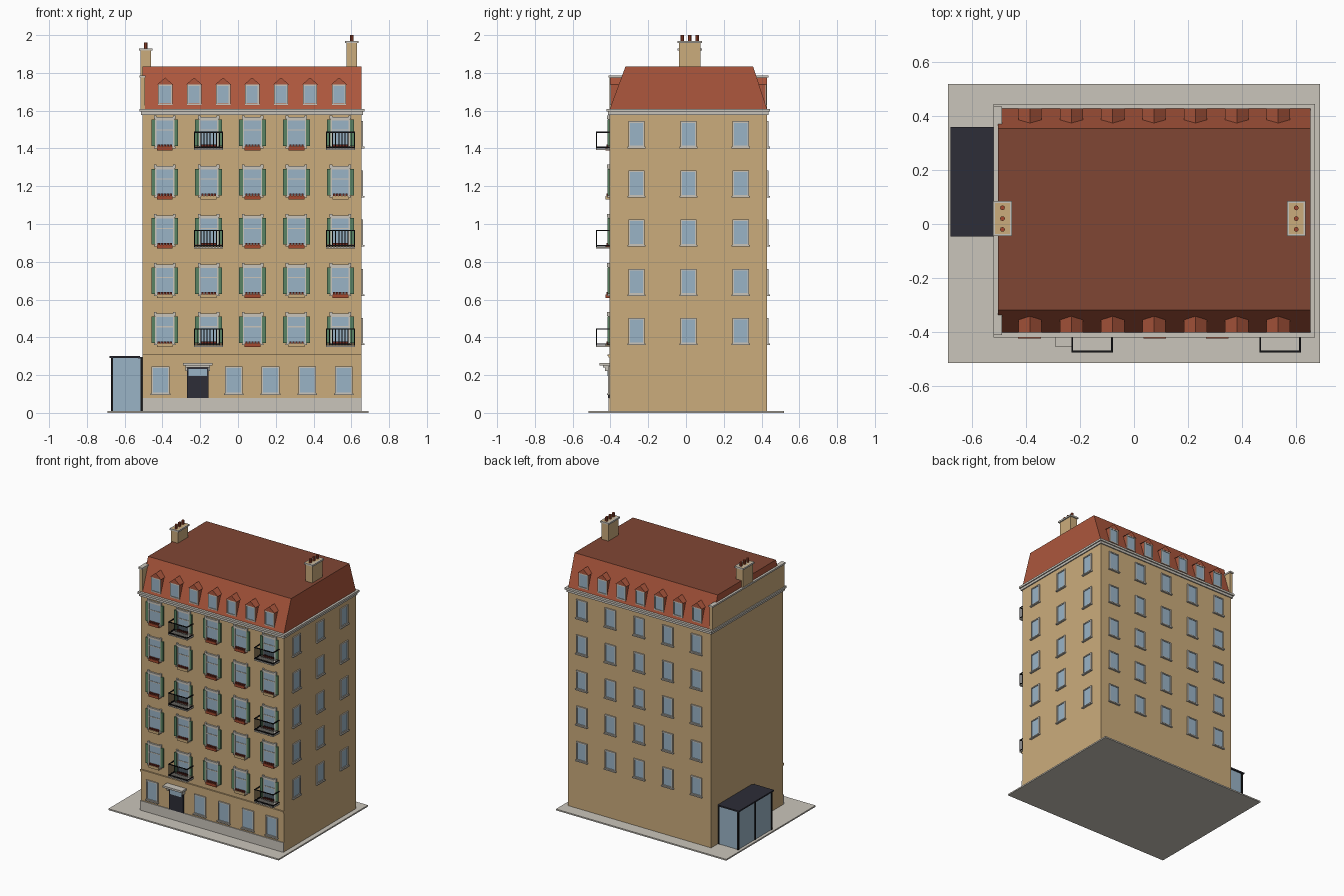
import bpy, bmesh, math
from mathutils import Vector

cube = bpy.data.objects.get("Cube")
if cube:
    bpy.data.objects.remove(cube, do_unlink=True)


def material(name, hexcode):
    rgb = [int(hexcode[i:i + 2], 16) / 255 for i in (0, 2, 4)]
    lin = [c / 12.92 if c < 0.04 else ((c + 0.055) / 1.055) ** 2.4 for c in rgb]
    m = bpy.data.materials.new(name)
    m.use_nodes = True
    m.diffuse_color = (*lin, 1)
    m.node_tree.nodes["Principled BSDF"].inputs["Base Color"].default_value = (*lin, 1)
    return m


WALL = material("sand_plaster", "cbac7c")
STONE = material("pale_stone", "cac5bb")
TILE = material("red_tile", "ad573d")
DECK = material("brown_roof_deck", "804634")
GLASS = material("blue_glass", "9ab4c6")
DARK = material("dark_metal", "2d2d37")
IRON = material("black_iron", "151517")
GREEN = material("green_shutter", "5a8463")
TERRACOTTA = material("terracotta", "a3492f")
FLOWER = material("dark_red_flower", "6e2a20")

X0, X1, Y0, Y1 = -0.505, 0.655, -0.405, 0.43   # main wall planes
parts = {}


def part(name, mat):
    """Mesh that gathers all pieces of one part."""
    if name not in parts:
        parts[name] = (bmesh.new(), mat)
    return parts[name][0]


def box(name, mat, x0, x1, y0, y1, z0, z1):
    bm = part(name, mat)
    verts = bmesh.ops.create_cube(bm, size=1)["verts"]
    for v in verts:
        v.co = Vector(((x0 + x1) / 2 + v.co.x * (x1 - x0),
                       (y0 + y1) / 2 + v.co.y * (y1 - y0),
                       (z0 + z1) / 2 + v.co.z * (z1 - z0)))


def prism(name, mat, profile, offset):
    """Extrude a closed 3D outline along an offset."""
    bm = part(name, mat)
    face = bm.faces.new([bm.verts.new(p) for p in profile])
    ext = bmesh.ops.extrude_face_region(bm, geom=[face], use_keep_orig=True)
    moved = [g for g in ext["geom"] if isinstance(g, bmesh.types.BMVert)]
    bmesh.ops.translate(bm, verts=moved, vec=offset)


def wall_box(side, name, mat, u, hw, z0, z1, d0, d1):
    """Box centred at u on a wall, from depth d0 to d1 outward."""
    name = side + "_" + name
    if side == "front":
        box(name, mat, u - hw, u + hw, Y0 - d1, Y0 - d0, z0, z1)
    elif side == "back":
        box(name, mat, u - hw, u + hw, Y1 + d0, Y1 + d1, z0, z1)
    else:
        box(name, mat, X1 + d0, X1 + d1, u - hw, u + hw, z0, z1)


def window(side, u, z, hw, h, bar=0.008, sill=True):
    wall_box(side, "window_glass", GLASS, u, hw - bar, z + bar, z + h - bar, -0.002, 0.003)
    for s in (-1, 1):
        wall_box(side, "window_frame", STONE, u + s * (hw - bar / 2), bar / 2, z, z + h, -0.002, 0.008)
    for a in (z, z + h - bar):
        wall_box(side, "window_frame", STONE, u, hw, a, a + bar, -0.002, 0.008)
    if sill:
        wall_box(side, "window_sill", STONE, u, hw + 0.005, z - 0.006, z + 0.002, -0.002, 0.014)


# Ground slab, main block, plinth and mouldings
box("ground_slab", STONE, -0.69, 0.69, -0.515, 0.52, 0, 0.01)
box("main_walls", WALL, X0, X1, Y0, Y1, 0.01, 1.6)
box("front_plinth", STONE, X0, X1, Y0 - 0.006, Y0, 0.01, 0.08)
box("floor_band", WALL, X0, X1, Y0 - 0.006, Y0, 0.294, 0.302)
box("floor_band", WALL, X0, X1, Y0 - 0.01, Y0, 0.302, 0.31)
for grow, z0, z1 in ((0.008, 1.578, 1.595), (0.016, 1.595, 1.61)):
    box("roof_cornice", STONE, X0 - grow, X1 + grow, Y0 - grow, Y1 + grow, z0, z1)

# Mansard roof with a darker flat deck
prism("mansard_roof", TILE, [(X0, Y0, 1.605), (X0, Y1, 1.605), (X0, 0.355, 1.835), (X0, -0.32, 1.835)],
      (X1 - X0, 0, 0))

# Fire wall rising beside the roof
box("fire_wall", WALL, X0 - 0.01, -0.492, Y0, Y1, 1.605, 1.775)
box("fire_wall_coping", STONE, X0 - 0.016, -0.489, Y0 - 0.006, Y1 + 0.006, 1.775, 1.787)

# Chimneys with three pots
for name, x, top, pot in (("left_chimney", -0.488, 1.93, 1.96), ("right_chimney", 0.602, 1.97, 2.0)):
    box(name, WALL, x - 0.027, x + 0.027, -0.038, 0.078, 1.7, top)
    box(name + "_cap", STONE, x - 0.035, x + 0.035, -0.045, 0.085, top - 0.012, top)
    for y in (-0.02, 0.02, 0.06):
        bm = part(name + "_pots", TERRACOTTA)
        vs = bmesh.ops.create_cone(bm, cap_ends=True, segments=8, radius1=0.009,
                                   radius2=0.009, depth=pot - top + 0.01)["verts"]
        bmesh.ops.translate(bm, verts=vs, vec=(x, y, (pot + top - 0.01) / 2))

# Dormers on both slopes
for side, face, inward in (("front", Y0 + 0.008, 1), ("back", Y1 - 0.008, -1)):
    for i in range(7):
        x = -0.386 + i * 0.1535
        ya, yb = sorted((face, face + inward * 0.05))
        box(side + "_dormer_bodies", TILE, x - 0.037, x + 0.037, ya, yb, 1.625, 1.742)
        prism(side + "_dormer_roofs", TILE,
              [(x - 0.043, face - inward * 0.006, 1.738), (x + 0.043, face - inward * 0.006, 1.738),
               (x, face - inward * 0.006, 1.775)], (0, inward * 0.065, 0))
        depth = -0.008
        wall_box(side, "dormer_glass", GLASS, x, 0.03, 1.64, 1.73, depth, depth + 0.002)
        for s in (-1, 1):
            wall_box(side, "dormer_frame", STONE, x + s * 0.034, 0.004, 1.63, 1.738, depth, depth + 0.005)
        for z in (1.63, 1.73):
            wall_box(side, "dormer_frame", STONE, x, 0.037, z, z + 0.008, depth, depth + 0.005)


def balcony(u, z):
    lo, hi, out = u - 0.077, u + 0.077, Y0 - 0.071
    box("balcony_slabs", STONE, lo, hi, out, Y0, z - 0.016, z - 0.008)
    for h in (-0.004, 0.076):
        box("balcony_rails", IRON, lo, hi, out, out + 0.006, z + h, z + h + 0.006)
        for x in (lo, hi - 0.006):
            box("balcony_rails", IRON, x, x + 0.006, out, Y0, z + h, z + h + 0.006)
    for i in range(10):
        x = lo + 0.003 + i * (hi - lo - 0.006) / 9
        box("balcony_bars", IRON, x - 0.0025, x + 0.0025, out, out + 0.005, z - 0.012, z + 0.08)


# Upper windows on front, back and right
columns = [-0.388 + i * 0.2325 for i in range(5)]
plain_boxes = {(0, 0), (0, 3), (1, 0), (1, 1), (1, 3), (3, 1), (3, 4)}
for row in range(5):
    z = 0.365 + row * 0.2605
    for u in (-0.262, 0.013, 0.29):
        window("right", u, z, 0.043, 0.137)
    for col, u in enumerate(columns):
        window("back", u, z, 0.043, 0.137)
        window("front", u, z, 0.052, 0.15)
        wall_box("front", "window_transom", STONE, u, 0.044, z + 0.088, z + 0.094, 0, 0.006)
        wall_box("front", "window_lintel", STONE, u, 0.057, z + 0.148, z + 0.16, 0, 0.012)
        for s in (-1, 1):
            wall_box("front", "lintel_ends", STONE, u + s * 0.05, 0.007, z + 0.16, z + 0.168, 0, 0.012)
            wall_box("front", "shutters", GREEN, u + s * 0.061, 0.01, z + 0.005, z + 0.145, 0, 0.01)
        for i in range(5):
            wall_box("front", "flowers", FLOWER, u + (i - 2) * 0.016, 0.006, z + 0.001, z + 0.014, 0.006, 0.017)
        if row % 2 == 0 and col in (1, 4):
            balcony(u, z)
        elif (row, col) in plain_boxes:
            wall_box("front", "plain_flower_boxes", WALL, u, 0.042, z - 0.017, z + 0.002, 0, 0.02)
        else:
            wall_box("front", "red_flower_boxes", TERRACOTTA, u, 0.042, z - 0.017, z + 0.002, 0, 0.02)

# Ground floor windows and entrance
for u in (-0.41, -0.022, 0.172, 0.367, 0.56):
    window("front", u, 0.1, 0.047, 0.145)
wall_box("front", "door", DARK, -0.213, 0.058, 0.08, 0.24, 0, 0.008)
wall_box("front", "door_glass", GLASS, -0.213, 0.048, 0.195, 0.232, 0, 0.011)
wall_box("front", "door_canopy", STONE, -0.213, 0.066, 0.24, 0.25, 0, 0.035)
wall_box("front", "door_canopy", STONE, -0.213, 0.078, 0.25, 0.264, 0, 0.052)
for s in (-1, 1):
    wall_box("front", "canopy_brackets", STONE, -0.213 + s * 0.06, 0.006, 0.222, 0.24, 0, 0.025)

# Glazed side shelter
box("shelter_glass", GLASS, -0.668, X0, -0.037, 0.349, 0.01, 0.29)
box("shelter_roof", DARK, -0.68, -0.52, -0.047, 0.36, 0.29, 0.3)
box("shelter_roof", DARK, -0.53, X0, -0.04, 0.352, 0.288, 0.297)
for y in (-0.037, 0.156, 0.349):
    box("shelter_posts", IRON, -0.673, -0.661, y - 0.006, y + 0.006, 0.01, 0.29)
for y in (-0.037, 0.349):
    box("shelter_posts", IRON, X0 - 0.012, X0, y - 0.004, y + 0.004, 0.01, 0.29)

# Turn every part into an object
for name, (bm, mat) in parts.items():
    bmesh.ops.recalc_face_normals(bm, faces=bm.faces)
    mesh = bpy.data.meshes.new(name)
    mesh.materials.append(mat)
    if name == "mansard_roof":
        mesh.materials.append(DECK)
        for f in bm.faces:
            f.material_index = 1 if f.normal.z > 0.9 else 0
    bm.to_mesh(mesh)
    bm.free()
    bpy.context.scene.collection.objects.link(bpy.data.objects.new(name, mesh))
